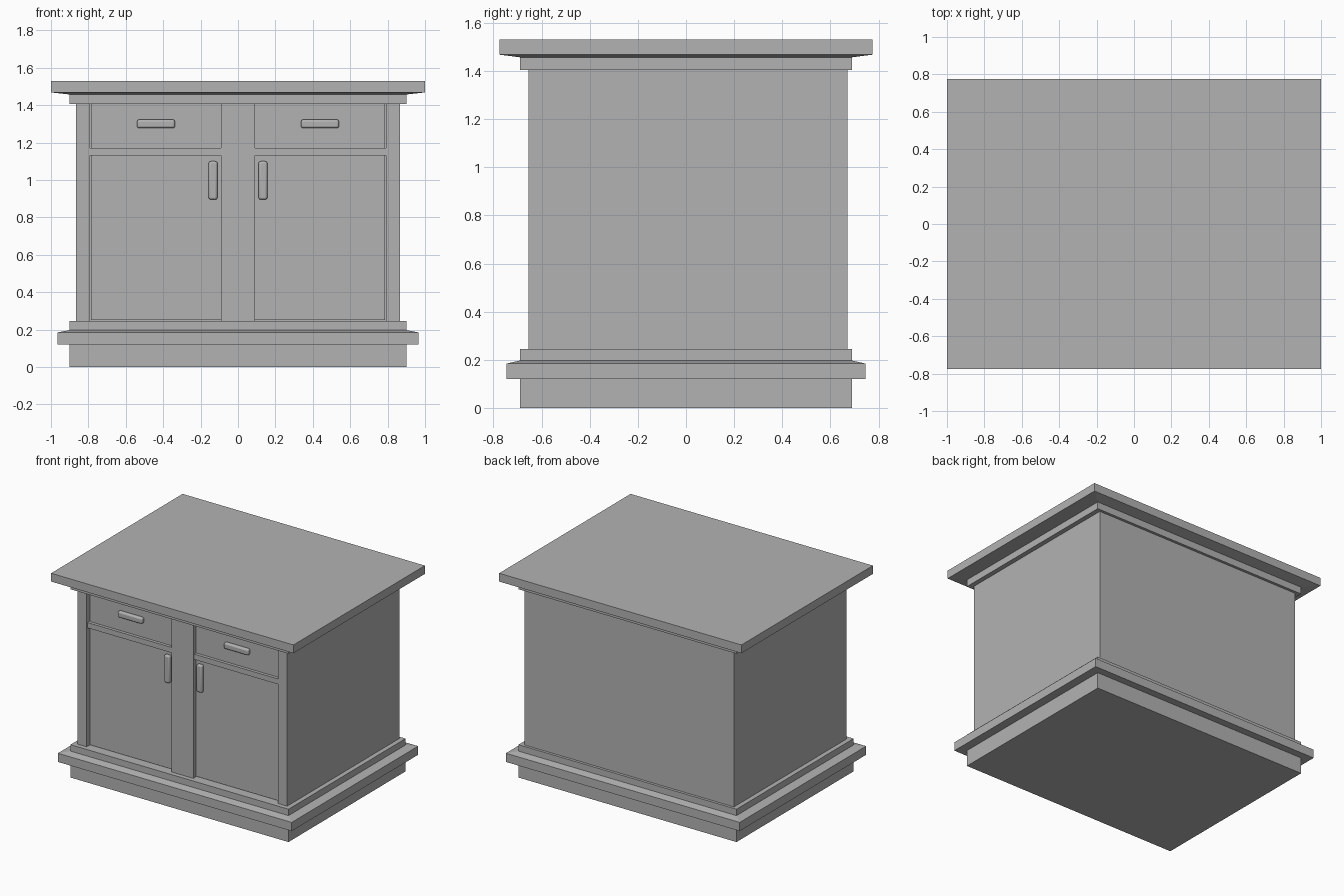
import bpy

cube = bpy.data.objects.get("Cube")
if cube:
    bpy.data.objects.remove(cube, do_unlink=True)

grey = bpy.data.materials.new("plain grey")
grey.use_nodes = True
colour = (0.45, 0.45, 0.45, 1)
grey.diffuse_color = colour
grey.node_tree.nodes["Principled BSDF"].inputs["Base Color"].default_value = colour


def add_mesh(name, verts, faces):
    mesh = bpy.data.meshes.new(name)
    mesh.from_pydata(verts, [], faces)
    mesh.materials.append(grey)
    obj = bpy.data.objects.new(name, mesh)
    bpy.context.collection.objects.link(obj)
    return obj


def stack(name, rings):
    """Closed solid from rectangular rings (half x, half y, z), bottom to top."""
    verts = [(sx * hx, sy * hy, z) for hx, hy, z in rings
             for sx, sy in ((-1, -1), (1, -1), (1, 1), (-1, 1))]
    faces = [(3, 2, 1, 0)]
    for r in range(len(rings) - 1):
        a, b = 4 * r, 4 * r + 4
        faces += [(a + i, a + (i + 1) % 4, b + (i + 1) % 4, b + i) for i in range(4)]
    top = 4 * len(rings) - 4
    faces.append(tuple(range(top, top + 4)))
    return add_mesh(name, verts, faces)


def box(name, x, y, z):
    verts = [(a, b, c) for c in z for a, b in
             ((x[0], y[0]), (x[1], y[0]), (x[1], y[1]), (x[0], y[1]))]
    faces = [(3, 2, 1, 0), (4, 5, 6, 7)]
    faces += [(i, (i + 1) % 4, (i + 1) % 4 + 4, i + 4) for i in range(4)]
    return add_mesh(name, verts, faces)


def handle(name, x, z):
    """Bar pull with rounded edges."""
    obj = box(name, x, (HANDLE, PANEL + 0.005), z)
    bevel = obj.modifiers.new("rounded", "BEVEL")
    bevel.width = 0.012
    bevel.segments = 4
    bpy.ops.object.select_all(action="DESELECT")
    bpy.context.view_layer.objects.active = obj
    obj.select_set(True)
    bpy.ops.object.shade_smooth_by_angle()


FRONT, PANEL, HANDLE, BACK = -0.655, -0.625, -0.653, 0.67
LOW, HIGH = 0.245, 1.41

# Stepped base and overhanging top
stack("base_moulding", [(0.9, 0.69, 0), (0.9, 0.69, 0.12), (0.965, 0.745, 0.12),
                        (0.965, 0.745, 0.185), (0.9, 0.69, 0.197), (0.9, 0.69, LOW)])
stack("worktop", [(0.9, 0.69, 1.405), (0.9, 0.69, 1.457), (1, 0.775, 1.468),
                  (1, 0.775, 1.53)])

# Cabinet body and the raised centre post
box("carcass", (-0.865, 0.865), (PANEL + 0.015, BACK), (LOW, HIGH))
box("centre_stile", (-0.09, 0.09), (FRONT, PANEL + 0.015), (LOW, HIGH))

# Each half has a stile, a rail, a drawer and a door with bar handles
for side, s in (("left", 1), ("right", -1)):
    def span(a, b):
        return tuple(sorted((s * a, s * b)))
    box(side + "_stile", span(0.79, 0.865), (FRONT, PANEL + 0.015), (LOW, HIGH))
    box(side + "_rail", span(0.09, 0.79), (FRONT + 0.007, PANEL + 0.015), (1.13, 1.17))
    box(side + "_drawer_front", span(0.09, 0.785), (PANEL, PANEL + 0.015), (1.17, HIGH))
    box(side + "_door", span(0.09, 0.785), (PANEL, PANEL + 0.015), (0.25, 1.13))
    handle(side + "_drawer_handle", span(0.337, 0.54), (1.277, 1.323))
    handle(side + "_door_handle", span(0.11, 0.157), (0.895, 1.1))
